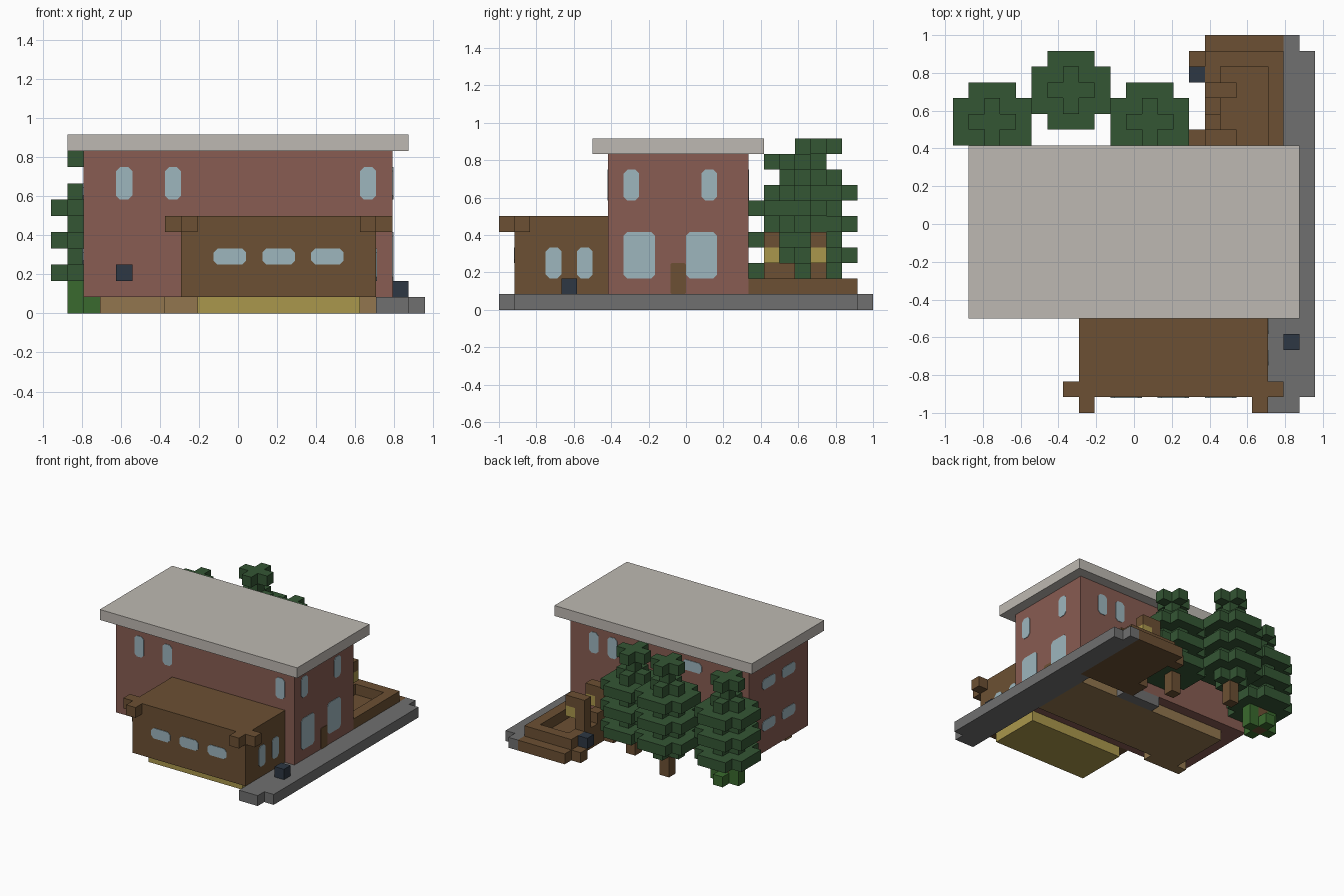
import bpy, bmesh
from mathutils import Vector

old = bpy.data.objects.get("Cube")
if old:
    bpy.data.objects.remove(old, do_unlink=True)

U = 1 / 12                              # block size
ORIGIN = Vector((-23 / 24, -1, 0))      # corner of the block grid


def material(name, *rgb):
    col = [(c / 255 / 12.92) if c < 11 else ((c / 255 + 0.055) / 1.055) ** 2.4 for c in rgb] + [1]
    m = bpy.data.materials.new(name)
    m.use_nodes = True
    m.diffuse_color = col
    m.node_tree.nodes["Principled BSDF"].inputs["Base Color"].default_value = col
    return m


brick = material("brick", 136, 92, 82)
stone = material("pale_roof", 190, 185, 178)
wood = material("brown_wood", 108, 80, 51)
tan = material("tan_floor", 146, 118, 78)
straw = material("straw_yellow", 170, 151, 76)
paving = material("grey_paving", 112, 112, 112)
navy = material("dark_navy", 45, 55, 67)
leaf = material("pine_green", 52, 86, 52)
grass = material("grass_green", 58, 106, 46)
glass = material("window_glass", 158, 182, 190)


def prism(name, mat, points, offset):
    """Extrude a polygon of world points along an offset."""
    bm = bmesh.new()
    face = bm.faces.new([bm.verts.new(p) for p in points])
    ext = bmesh.ops.extrude_face_region(bm, geom=[face])
    bmesh.ops.translate(bm, vec=offset, verts=[v for v in ext["geom"] if isinstance(v, bmesh.types.BMVert)])
    bmesh.ops.recalc_face_normals(bm, faces=bm.faces)
    mesh = bpy.data.meshes.new(name)
    bm.to_mesh(mesh)
    bm.free()
    mesh.materials.append(mat)
    ob = bpy.data.objects.new(name, mesh)
    bpy.context.collection.objects.link(ob)
    return ob


def block(name, mat, x, y, z):
    """Box between grid lines, each axis given as (start, end)."""
    pts = [ORIGIN + Vector((a, b, z[0])) * U
           for a, b in ((x[0], y[0]), (x[1], y[0]), (x[1], y[1]), (x[0], y[1]))]
    return prism(name, mat, pts, Vector((0, 0, (z[1] - z[0]) * U)))


def plus(name, mat, cx, cy, z, outer, inner, height=1):
    """Plus-shaped layer around the block at (cx, cy)."""
    corner = [(outer, -inner), (outer, inner), (inner, inner)]
    pts = []
    for k in range(4):
        for x, y in corner:
            for _ in range(k):
                x, y = -y, x
            pts.append(ORIGIN + Vector((cx + 0.5 + x, cy + 0.5 + y, z)) * U)
    return prism(name, mat, pts, Vector((0, 0, height * U)))


def panel(name, axis, wall, side, u, z, mat=glass, cut=0.25):
    """Thin plate with clipped corners on a wall; axis is the wall normal."""
    (a, b), (c, d) = u, z
    outline = [(a + cut, c), (b - cut, c), (b, c + cut), (b, d - cut),
               (b - cut, d), (a + cut, d), (a, d - cut), (a, c + cut)]
    if not cut:
        outline = [(a, c), (b, c), (b, d), (a, d)]
    pts = [ORIGIN + Vector((wall, p, q) if axis == "x" else (p, wall, q)) * U for p, q in outline]
    normal = Vector((side, 0, 0) if axis == "x" else (0, side, 0))
    return prism(name, mat, [p - normal * 0.002 for p in pts], normal * 0.006)


# House, roof and front wing
block("house_walls", brick, (2, 21), (7, 16), (1, 10))
block("roof", stone, (1, 22), (6, 17), (10, 11))
block("front_wing", wood, (8, 20), (1, 7), (1, 6))
for side, i, j in (("left", 19, 0), ("left", 20, 1), ("right", 8, 0), ("right", 7, 1)):
    block(f"wing_{side}_beam_end", wood, (i, i + 1), (j, j + 1), (5, 6))

# Foundations
block("wing_foundation", straw, (9, 19), (2, 7), (0, 1))
block("front_foundation", tan, (3, 7), (8, 9), (0, 1))
block("house_foundation", tan, (4, 20), (9, 15), (0, 1))
block("back_step", paving, (12, 16), (15, 16), (0, 1))

# Pavement
block("pavement", paving, (20, 22), (0, 16), (0, 1))
block("pavement_back", paving, (21, 22), (16, 24), (0, 1))
block("pavement_edge", paving, (22, 23), (1, 23), (0, 1))

# Windows and door
for i in (4, 7, 19):
    panel("front_upper_window", "y", 7, -1, (i, i + 1), (7, 9))
for i in (10, 13, 16):
    panel("wing_front_window", "y", 1, -1, (i, i + 2), (3, 4))
for j in (3, 5):
    panel("wing_side_window", "x", 20, 1, (j, j + 1), (2, 4))
for j in (8, 13):
    panel("side_upper_window", "x", 21, 1, (j, j + 1), (7, 9))
for j in (8, 12):
    panel("side_lower_window", "x", 21, 1, (j - j // 12 + j // 12, j + 2), (2, 5))
for j in (9, 12):
    for k in (3, 7):
        panel("far_side_window", "x", 2, -1, (j, j + 2), (k, k + 1))
for i in (16, 18):
    panel("back_upper_window", "y", 16, 1, (i, i + 1), (7, 9))
panel("back_wide_window", "y", 16, 1, (7, 9), (8, 9))
panel("side_door", "x", 21, 1, (11, 12), (1, 3), wood, 0.1)

# Dark boxes
for name, i, j, k in (("pavement_box", 21, 4, 1), ("wall_box", 4, 6, 2), ("deck_box", 15, 21, 1)):
    block(name, navy, (i, i + 1), (j, j + 1), (k, k + 1))

# Back deck with raised rim
block("deck_floor", wood, (16, 21), (16, 24), (0, 1))
block("deck_rim_left", wood, (20, 21), (16, 23), (1, 2))
block("deck_rim_right", wood, (16, 17), (16, 23), (1, 2))
block("deck_rim_back", wood, (17, 20), (22, 23), (1, 2))
block("deck_corner_block", wood, (15, 16), (22, 23), (0, 1))
block("deck_side_block", wood, (15, 16), (16, 18), (0, 2))
block("deck_seat", wood, (16, 17), (17, 19), (2, 3))

# Lamp posts on the deck
for j in (17, 20):
    block("lamp_post", wood, (16, 17), (j, j + 1), (2, 5))
    block("lamp_arm", wood, (17, 18), (j, j + 1), (4, 5))
    block("lamp", straw, (17, 18), (j, j + 1), (3, 4))

# Pine trees: alternating wide and narrow layers, then a crown
for i, j, top in ((2, 18, 9), (7, 20, 10), (12, 18, 9)):
    block("tree_trunk", wood, (i, i + 1), (j, j + 1), (0, 2))
    block("tree_tip", leaf, (i, i + 1), (j, j + 1), (top - 1, top))
    plus("tree_crown", leaf, i, j, top, 1.5, 0.5)
    for k in range(2, top - 1):
        wide = (top - k) % 2
        plus("tree_layer", leaf, i, j, k, 1.5 + wide, 0.5 + wide)

# Grass around the outer tree
for dx, dy in ((1, 0), (-1, 0), (0, 1), (0, -1)):
    block("grass_tuft", grass, (2 + dx, 3 + dx), (18 + dy, 19 + dy), (0, 2 if dx else 1))
